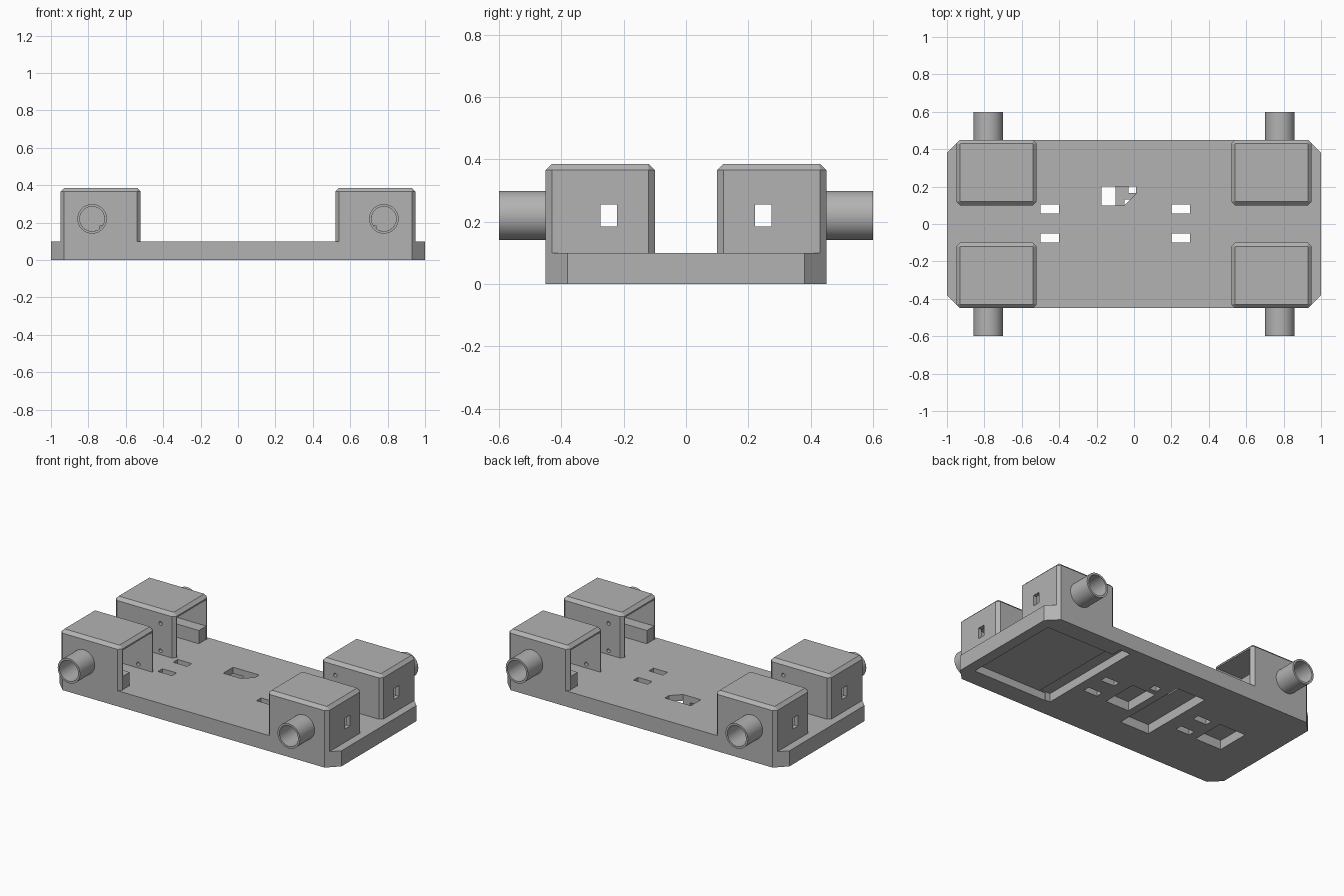
import bpy, bmesh, math
from mathutils import Matrix

if "Cube" in bpy.data.objects:
    bpy.data.objects.remove(bpy.data.objects["Cube"])

grey = bpy.data.materials.new("plain grey")
grey.diffuse_color = (0.45, 0.45, 0.45, 1)
grey.use_nodes = True
grey.node_tree.nodes["Principled BSDF"].inputs["Base Color"].default_value = grey.diffuse_color


def make(name, bm):
    bmesh.ops.recalc_face_normals(bm, faces=bm.faces[:])
    me = bpy.data.meshes.new(name)
    bm.to_mesh(me)
    bm.free()
    ob = bpy.data.objects.new(name, me)
    me.materials.append(grey)
    bpy.context.collection.objects.link(ob)
    return ob


def prism(name, outline, z0, z1):
    bm = bmesh.new()
    face = bm.faces.new([bm.verts.new((x, y, z0)) for x, y in outline])
    top = bmesh.ops.extrude_face_region(bm, geom=[face])["geom"]
    verts = [v for v in top if isinstance(v, bmesh.types.BMVert)]
    bmesh.ops.translate(bm, vec=(0, 0, z1 - z0), verts=verts)
    return make(name, bm)


def box(name, x0, x1, y0, y1, z0, z1):
    return prism(name, [(x0, y0), (x1, y0), (x1, y1), (x0, y1)], z0, z1)


def rod(name, x, z, r, y0, y1, n):
    bm = bmesh.new()
    m = Matrix.Translation((x, (y0 + y1) / 2, z)) @ Matrix.Rotation(math.pi / 2, 4, 'X')
    bmesh.ops.create_cone(bm, cap_ends=True, segments=n, radius1=r, radius2=r,
                          depth=y1 - y0, matrix=m)
    return make(name, bm)


def cut(ob, cutter):
    cutter.hide_render = True
    cutter.hide_viewport = True
    mod = ob.modifiers.new("cut", 'BOOLEAN')
    mod.operation = 'DIFFERENCE'
    mod.solver = 'EXACT'
    mod.object = cutter


def mirror(ob):
    mod = ob.modifiers.new("mirror", 'MIRROR')
    mod.use_axis = (True, True, False)
    mod.use_mirror_merge = False


# Base plate with clipped corners
base = prism("base_plate", [(-1, -.38), (-.93, -.45), (.93, -.45), (1, -.38),
                            (1, .38), (.93, .45), (-.93, .45), (-1, .38)], 0, .1)

# Strap slots through the plate
for x in (-.45, .25):
    for y in (-.075, .08):
        cut(base, box("slot_cutter", x - .05, x + .05, y - .023, y + .023, -.1, .2))

# Cable opening sunk from the top
cut(base, prism("cable_opening_cutter",
                [(-.175, .1), (-.05, .1), (.01, .16), (.01, .2), (-.175, .2)], .04, .2))

# Pockets and cable hole sunk from the underside
for x0, x1, y0, y1, d in ((.40, .93, -.33, .33, .05), (.365, .44, -.325, .40, .055),
                          (-.05, .12, -.11, .13, .06), (-.31, -.10, -.24, .27, .06),
                          (-.75, -.56, -.11, .11, .06), (-.03, .02, .165, .21, .065)):
    cut(base, box("pocket_cutter", x0, x1, y0, y1, -.1, d))

# Motor housing: chamfered shell, open below and towards the middle
X0, X1, Y0, Y1, Z0, Z1, C = .52, .95, .10, .45, .1, .385, .02
bm = bmesh.new()
rings = []
for z, inset in ((Z0, 0), (Z1 - C, 0), (Z1, C)):
    a, b, c, d = X0 + inset, X1 - inset, Y0 + inset, Y1 - inset
    k = C if inset == 0 else .002
    pts = [(a + k, c), (b - k, c), (b, c + k), (b, d - k),
           (b - k, d), (a + k, d), (a, d - k), (a, c + k)]
    rings.append([bm.verts.new((x, y, z)) for x, y in pts])
for lo, hi in zip(rings, rings[1:]):
    for i in range(8):
        j = (i + 1) % 8
        bm.faces.new((lo[i], lo[j], hi[j], hi[i]))
bm.faces.new(rings[0][::-1])
bm.faces.new(rings[-1])
housing = make("motor_housing", bm)
cut(housing, box("cavity_cutter", .4, .925, .125, .425, 0, .355))
cut(housing, box("window_cutter", .9, 1.1, .222, .275, .185, .255))
cut(housing, rod("axle_hole_cutter", .78, .22, .066, .40, .5, 32))
for z in (.30, .125):
    cut(housing, rod("screw_hole_cutter", .62, z, .012, .05, .15, 16))
mirror(housing)

# Ledge inside each housing against the outer wall
mirror(box("motor_ledge", .523, .74, .35, .426, .1, .185))

# Axle tubes
tube = rod("axle_tube", .78, .22, .079, .428, .6, 40)
cut(tube, rod("bore_cutter", .78, .22, .066, .3, .7, 40))
for p in tube.data.polygons:
    p.use_smooth = len(p.vertices) == 4
tube.data.set_sharp_from_angle(angle=math.radians(30))
for ob in bpy.data.objects:
    if ob.name.startswith("bore_cutter"):
        for p in ob.data.polygons:
            p.use_smooth = len(p.vertices) == 4
        ob.data.set_sharp_from_angle(angle=math.radians(30))
mirror(tube)
